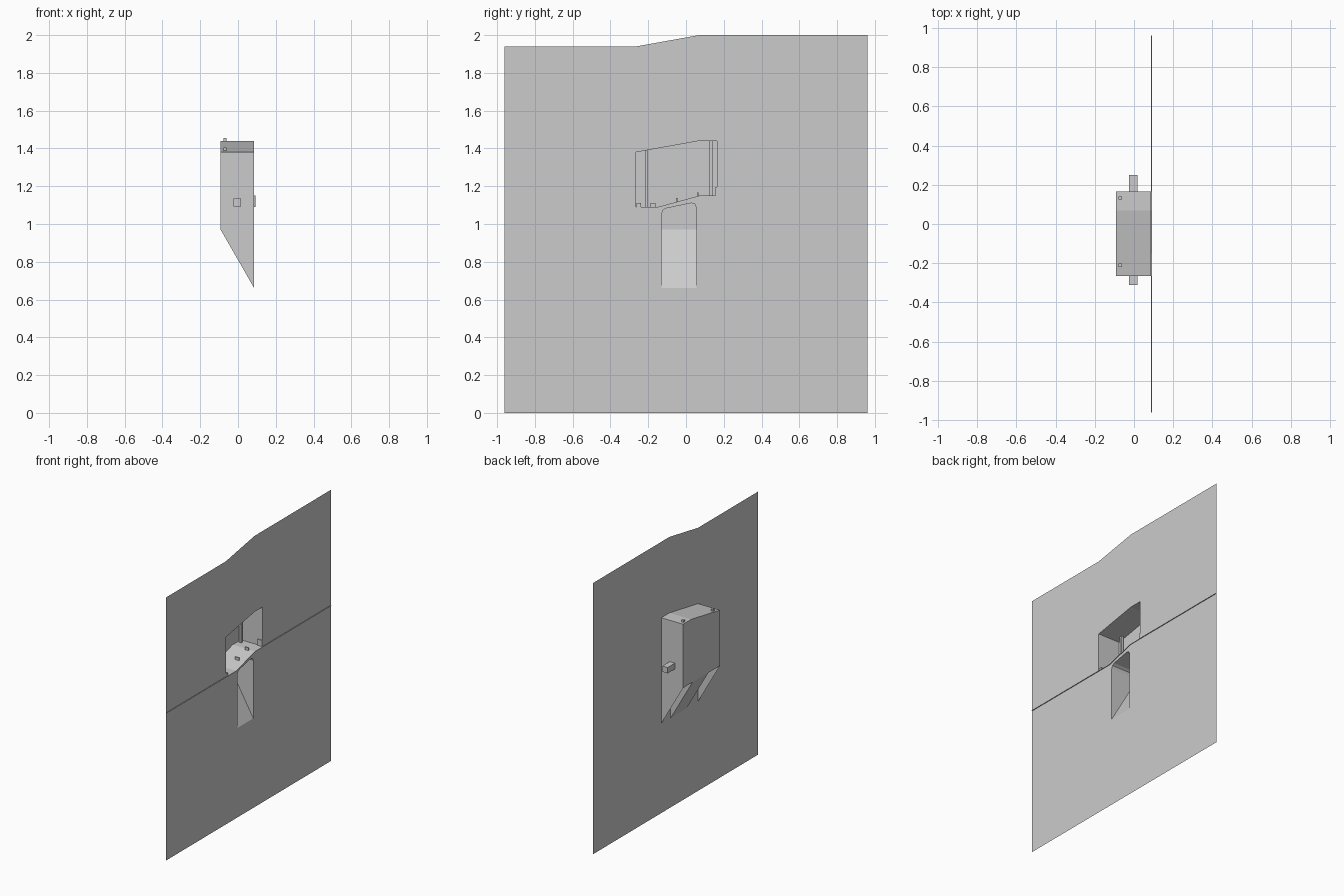
import bpy, bmesh

if "Cube" in bpy.data.objects:
    bpy.data.objects.remove(bpy.data.objects["Cube"])

FX, BX, RX = 0.086, -0.092, 0.092      # panel plane, housing back, seam lip
Y0, Y1 = -0.265, 0.165                 # housing sides
ZB, ZF = 0.97, 0.66                    # sloped underside: back and front heights


def seam(y):
    t = min(max((y + 0.15) / 0.22, 0), 1)
    return 1.09 + 0.06 * t


def finish(name, bm):
    me = bpy.data.meshes.new(name)
    bm.to_mesh(me)
    bm.free()
    ob = bpy.data.objects.new(name, me)
    bpy.context.collection.objects.link(ob)
    return ob


def sheet(name, loops, x=FX):
    """Flat YZ sheet from an outline and optional hole outlines."""
    bm = bmesh.new()
    for pts in loops:
        vs = [bm.verts.new((x, y, z)) for y, z in pts]
        for i, v in enumerate(vs):
            bm.edges.new((v, vs[(i + 1) % len(vs)]))
    bmesh.ops.triangle_fill(bm, edges=bm.edges[:], use_beauty=True,
                            normal=(1, 0, 0))
    bmesh.ops.dissolve_limit(bm, angle_limit=0.01, verts=bm.verts[:], edges=bm.edges[:])
    return finish(name, bm)


def strip(name, a, b):
    """Ribbon of quads between two matching 3D paths."""
    bm = bmesh.new()
    va = [bm.verts.new(p) for p in a]
    vb = [bm.verts.new(p) for p in b]
    for i in range(len(a) - 1):
        bm.faces.new((va[i], va[i + 1], vb[i + 1], vb[i]))
    return finish(name, bm)


def poly(name, pts):
    bm = bmesh.new()
    bm.faces.new([bm.verts.new(p) for p in pts])
    return finish(name, bm)


def box(name, x, y, z):
    bm = bmesh.new()
    bmesh.ops.create_cube(bm, size=1)
    for v in bm.verts:
        v.co = [r[0] if c < 0 else r[1] for c, r in zip(v.co, (x, y, z))]
    return finish(name, bm)


seam_pts = [(y, seam(y)) for y in (-0.96, Y0, -0.15, 0.07, Y1, 0.96)]
top = [(Y0, 1.38), (0.07, 1.44), (Y1, 1.44)]
chute = [(-0.13, ZF), (-0.13, 1.05), (-0.122, 1.072), (-0.105, 1.083),
         (0.028, 1.111), (0.047, 1.105), (0.055, 1.085), (0.055, ZF)]

# Panel: upper sheet notched around the window, lower sheet with chute opening
sheet("upper_panel", [seam_pts[:2] + top + seam_pts[4:] +
                      [(0.96, 2), (0.07, 2), (Y0, 1.94), (-0.96, 1.94)]])
sheet("lower_panel", [[(-0.96, 0), (0.96, 0)] + seam_pts[::-1], chute])

# Projecting lip along the seam
strip("seam_lip", [(FX, y, z) for y, z in seam_pts],
      [(RX, y, z) for y, z in seam_pts])

# Housing behind the panel
strip("housing_roof", [(FX, y, z) for y, z in top], [(BX, y, z) for y, z in top])
sheet("housing_back", [top + [(Y1, ZB), (Y0, ZB)]], BX)
for name, (y, z) in (("left", top[0]), ("right", top[2])):
    poly("housing_side_" + name, [(FX, y, z), (BX, y, z), (BX, y, ZB), (FX, y, ZF)])

# Stepped shelf dividing window and chute
shelf = seam_pts[1:5]
strip("shelf", [(FX, y, z) for y, z in shelf], [(BX, y, z) for y, z in shelf])

# Chute walls, arched ceiling and slanted bottom
strip("chute_walls", [(FX, y, z) for y, z in chute],
      [(BX, y, ZB if z == ZF else z) for y, z in chute])
poly("chute_slope", [(FX, -0.13, ZF), (FX, 0.055, ZF), (BX, 0.055, ZB), (BX, -0.13, ZB)])

# Square rods rising through the roof
for i, (y, z) in enumerate(((-0.21, 1.405), (0.133, 1.455))):
    box(f"rod_{i}", (-0.078, -0.062), (y - 0.008, y + 0.008), (seam(y), z))

# Pivot pegs on both sides
box("peg_left", (-0.025, 0.017), (-0.31, Y0), (1.092, 1.135))
box("peg_right", (-0.025, 0.017), (Y1, 0.25), (1.092, 1.135))

# Small tabs on the shelf
for i, (x, y) in enumerate(((0.07, -0.25), (-0.01, -0.175), (0.03, -0.05), (0.03, 0.062))):
    w = 0.013 if i < 2 else 0.004
    box(f"shelf_tab_{i}", (x - 0.015, x + 0.015), (y - w, y + w),
        (seam(y) - 0.002, seam(y) + 0.02))
box("corner_tab", (0.05, FX), (0.157, Y1), (1.15, 1.195))
